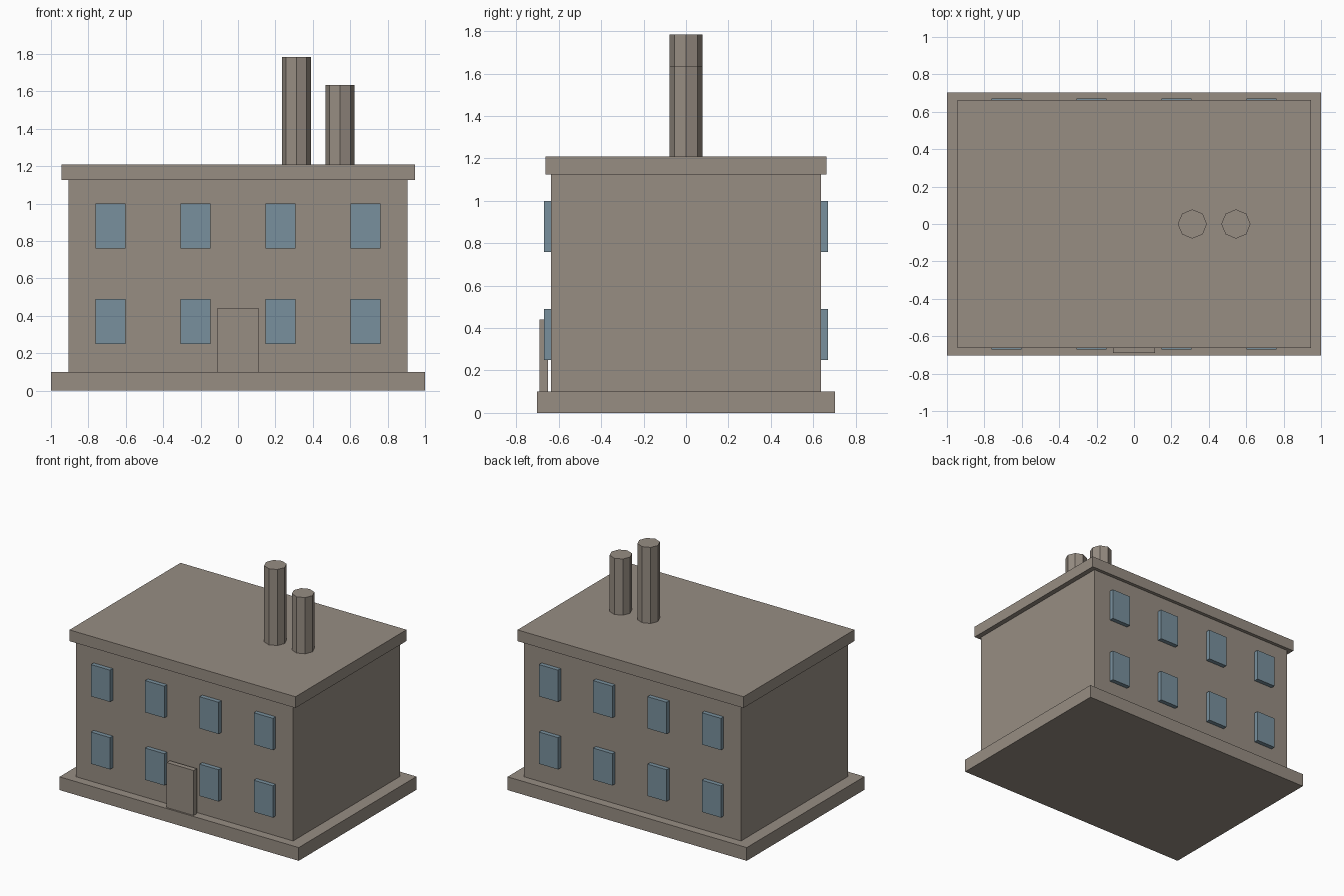
import bpy

cube = bpy.data.objects.get("Cube")
if cube:
    bpy.data.objects.remove(cube, do_unlink=True)


def make_material(name, rgb):
    mat = bpy.data.materials.new(name)
    mat.use_nodes = True
    colour = (*rgb, 1.0)
    mat.diffuse_color = colour
    mat.node_tree.nodes["Principled BSDF"].inputs["Base Color"].default_value = colour
    return mat


stone = make_material("warm grey stone", (0.31, 0.267, 0.226))
glass = make_material("blue grey glass", (0.19, 0.28, 0.337))


def box(name, low, high, mat):
    """Box spanning two opposite corners."""
    centre = [(a + b) / 2 for a, b in zip(low, high)]
    bpy.ops.mesh.primitive_cube_add(size=1, location=centre)
    obj = bpy.context.object
    obj.name = name
    obj.scale = [b - a for a, b in zip(low, high)]
    bpy.ops.object.transform_apply(location=False, rotation=False, scale=True)
    obj.data.materials.append(mat)
    return obj


def chimney(name, x, bottom, top):
    """Eight-sided stack standing on the roof."""
    bpy.ops.mesh.primitive_cylinder_add(
        vertices=8, radius=0.078, depth=top - bottom,
        location=(x, 0, (top + bottom) / 2))
    obj = bpy.context.object
    obj.name = name
    obj.data.materials.append(stone)


# Main masses
BASE_TOP, WALL_TOP, ROOF_TOP = 0.1, 1.125, 1.21
WALL_Y = 0.637
box("base_slab", (-1, -0.703, 0), (1, 0.703, BASE_TOP), stone)
box("walls", (-0.907, -WALL_Y, BASE_TOP), (0.907, WALL_Y, WALL_TOP), stone)
box("roof_slab", (-0.945, -0.663, WALL_TOP), (0.945, 0.663, ROOF_TOP), stone)

# Door, standing slightly clear of the wall
box("front_door", (-0.113, -0.69, BASE_TOP), (0.113, -0.652, 0.44), stone)

# Windows: two rows of four on the front and the back
for side, sign in (("front", -1), ("back", 1)):
    y_low, y_high = sorted((sign * (WALL_Y - 0.005), sign * 0.67))
    for row, z in (("lower", 0.25), ("upper", 0.76)):
        for i in range(4):
            x = (i - 1.5) * 0.454
            box(f"{side}_{row}_window_{i + 1}",
                (x - 0.08, y_low, z), (x + 0.08, y_high, z + 0.24), glass)

# Chimneys
chimney("tall_chimney", 0.312, ROOF_TOP, 1.785)
chimney("short_chimney", 0.545, ROOF_TOP, 1.635)
